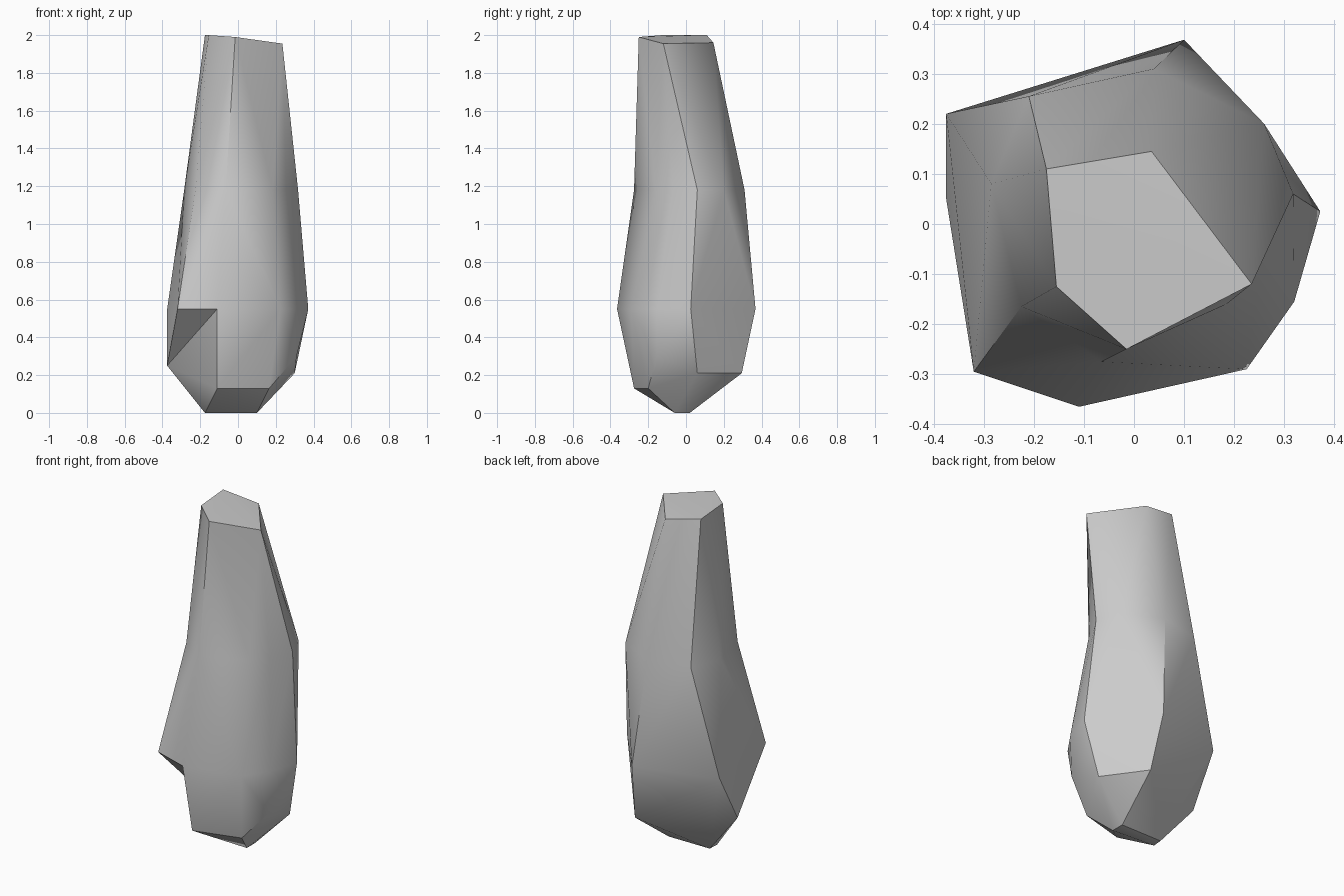
import bpy, bmesh, math
from mathutils import Vector

if "Cube" in bpy.data.objects:
    bpy.data.objects.remove(bpy.data.objects["Cube"])

# Cross-sections of the tall stone, listed from the top down
top = [(-.175, .11, 2), (.035, .145, 1.96), (.235, -.12, 1.955), (-.015, -.25, 1.99), (-.155, -.125, 2)]
neck = [(x, y, 1.18) for x, y in [(.26, .2), (.04, .31), (-.21, .255), (-.285, .08), (-.225, -.165),
                                  (-.065, -.275), (.185, -.16), (.255, -.07), (.318, .06)]]
belly = [(x, y, .55) for x, y in [(.372, .025), (.1, .368), (-.375, .22), (-.32, -.295),
                                  (-.11, -.365), (.225, -.29), (.32, -.155)]]
foot = [(.13, .295, .21), (-.375, .05, .25), (-.11, -.275, .13), (.165, -.2, .13),
        (.31, -.155, .3), (.3, .06, .21)]
base = [(-.175, -.04, 0), (.1, -.06, 0), (.1, .02, 0), (-.17, .02, 0)]

bm = bmesh.new()


def slab(points, seams):
    """Wrap the points in a faceted skin, open where it meets its neighbours."""
    verts = [bm.verts.new(p) for p in points]
    bmesh.ops.convex_hull(bm, input=verts)
    caps = [f for f in bm.faces
            if any(all(abs(v.co.z - z) < 1e-4 for v in f.verts) for z in seams)]
    bmesh.ops.delete(bm, geom=caps, context='FACES_ONLY')


slab(top + neck, [1.18])
slab(neck + belly, [1.18, .55])
slab(belly + foot + base, [.55])
bmesh.ops.remove_doubles(bm, verts=bm.verts[:], dist=1e-4)

# Notch under the jutting front left corner
ends = [Vector(belly[3]), Vector(foot[2])]
for e in bm.edges[:]:
    if all(any((v.co - p).length < 1e-4 for v in e.verts) for p in ends):
        bmesh.utils.edge_rotate(e, True)
        break

bmesh.ops.recalc_face_normals(bm, faces=bm.faces[:])
mesh = bpy.data.meshes.new("standing_stone")
bm.to_mesh(mesh)
bm.free()
stone = bpy.data.objects.new("standing_stone", mesh)
bpy.context.collection.objects.link(stone)
bpy.context.view_layer.objects.active = stone
stone.select_set(True)
bpy.ops.object.shade_smooth_by_angle(angle=math.radians(35))
